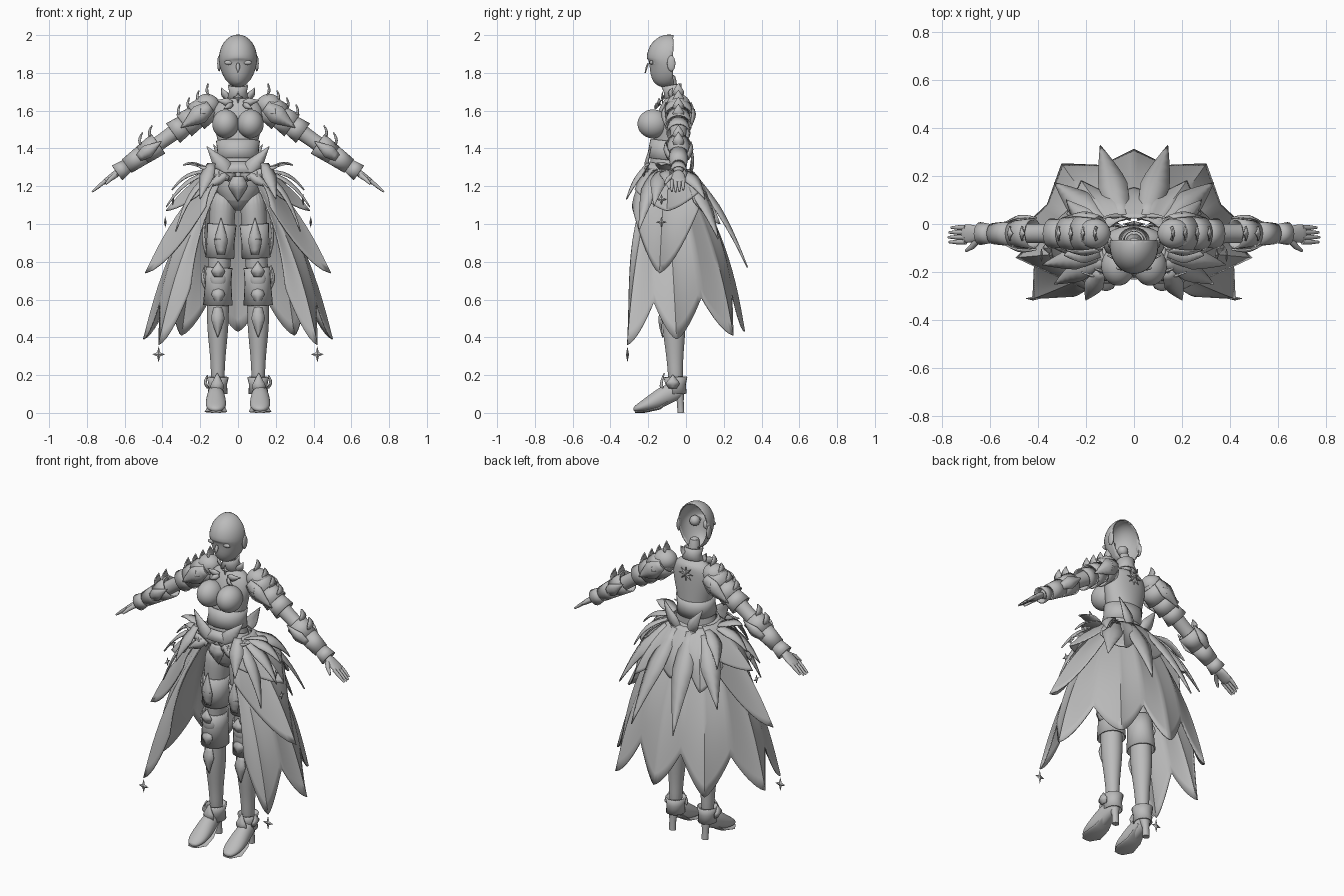
import bpy, bmesh, math
from mathutils import Vector as V

cube = bpy.data.objects.get("Cube")
if cube:
    bpy.data.objects.remove(cube, do_unlink=True)

shade = (.5, .5, .5, 1)
grey = bpy.data.materials.new("plain_grey")
grey.use_nodes = True
grey.diffuse_color = shade
grey.node_tree.nodes["Principled BSDF"].inputs["Base Color"].default_value = shade

RIGHTWARD, DEPTH, UP = V((1, 0, 0)), V((0, 1, 0)), V((0, 0, 1))
FRONT, BACK, OUTER = -DEPTH, DEPTH, RIGHTWARD
made = []


def build(name, verts, faces, mirror=True, solid=0, sub=0, cut=None):
    """Make an object; optionally cut it open, mirror it, smooth it and thicken it."""
    bm = bmesh.new()
    corners = [bm.verts.new(v) for v in verts]
    for face in faces:
        bm.faces.new([corners[i] for i in face])
    if cut is not None:
        bmesh.ops.bisect_plane(bm, geom=bm.verts[:] + bm.edges[:] + bm.faces[:],
                               plane_co=DEPTH * cut, plane_no=DEPTH, clear_outer=True)
    bmesh.ops.recalc_face_normals(bm, faces=bm.faces[:])
    mesh = bpy.data.meshes.new(name)
    bm.to_mesh(mesh)
    bm.free()
    ob = bpy.data.objects.new(name, mesh)
    bpy.context.collection.objects.link(ob)
    mesh.materials.append(grey)
    if mirror:
        ob.modifiers.new("mirror", 'MIRROR').use_clip = True
    if sub:
        smooth = ob.modifiers.new("smooth", 'SUBSURF')
        smooth.levels = smooth.render_levels = sub
    if solid:
        shell = ob.modifiers.new("thickness", 'SOLIDIFY')
        shell.thickness, shell.offset = solid, 0
    made.append(ob)


def loft(name, rings, ref=RIGHTWARD, n=20, caps=True, **options):
    """Skin ellipses (centre, radius along ref, other radius) along a path."""
    points = [V(ring[0]) for ring in rings]
    last = len(rings) - 1
    verts, faces = [], []
    for i, (centre, wide, deep) in enumerate(rings):
        along = (points[min(i + 1, last)] - points[max(i - 1, 0)]).normalized()
        u = (ref - along * along.dot(ref)).normalized()
        w = along.cross(u)
        for k in range(n):
            a = math.tau * k / n
            verts.append(V(centre) + u * wide * math.cos(a) + w * deep * math.sin(a))
    for i in range(last):
        for k in range(n):
            a, b = i * n + k, i * n + (k + 1) % n
            faces.append((a, b, b + n, a + n))
    if caps:
        faces += [tuple(range(n))[::-1], tuple(range(last * n, len(verts)))]
    build(name, verts, faces, **options)


def band(name, rings, **options):
    """Open thin armour band."""
    loft(name, rings, caps=False, solid=.008, **options)


def ball(name, centre, size, jaw=0, rows=8, **options):
    """Ellipsoid of stacked rings; jaw pushes the lower rings forward."""
    x, y, z = centre
    angles = [math.pi * (i + .2) / (rows + .4) for i in range(rows + 1)]
    loft(name, [((x, y - jaw * max(0, math.cos(a)) ** 2, z - size[2] * math.cos(a)),
                 size[0] * math.sin(a), size[1] * math.sin(a)) for a in angles], **options)


def leaf(name, base, tip, out, width=.07, curl=.01, rows=9, mirror=True):
    """Pointed, creased plate from base to tip, bowed towards out."""
    base, tip, out = V(base), V(tip), V(out).normalized()
    side = (tip - base).cross(out).normalized()
    verts, faces = [], []
    for i in range(rows):
        t = i / (rows - 1)
        half = width / 2 * min(1, (1 - t) * 1.7 + .01) * (.55 + .45 * min(1, t * 3))
        middle = base.lerp(tip, t) + out * curl * math.sin(math.pi * t)
        verts += [middle - side * half, middle + out * half / 3, middle + side * half]
    for i in range(rows - 1):
        for a in (i * 3, i * 3 + 1):
            faces.append((a, a + 1, a + 4, a + 3))
    build(name, verts, faces, solid=.007, mirror=mirror)


def star(name, centre, normal, size=.03, points=4, tall=1, mirror=True):
    """Faceted star with raised centre."""
    centre, normal = V(centre), V(normal).normalized()
    x = UP.cross(normal).normalized()
    y = normal.cross(x)
    verts = [centre + normal * size / 4, centre - normal * size / 4]
    count = points * 2
    faces = []
    for k in range(count):
        a, reach = math.tau * k / count, size * (.35 if k % 2 else 1)
        verts.append(centre + x * reach * math.cos(a) + y * reach * tall * math.sin(a))
        p, q = 2 + k, 2 + (k + 1) % count
        faces += [(0, p, q), (1, q, p)]
    build(name, verts, faces, mirror=mirror)


def scallop(start, tips):
    """Hem points with a raised, drawn-in notch between neighbouring tips."""
    hem = [start, tips[0]]
    for a, b in zip(tips, tips[1:]):
        middle = (V(a) + V(b)) / 2
        hem += [middle.lerp(V((0, -.09, middle.z)), .1) + UP * .21, b]
    return hem


def drape(name, keys, first, last, top=1.29, bulge=.03, steps=8, rows=14):
    """Cloth from the waist ellipse to a hem of alternating tips and notches."""
    hem = [V(keys[0])]
    for a, b in zip(keys, keys[1:]):
        for k in range(1, steps + 1):
            s = k / steps
            point = V(a).lerp(V(b), s)
            ease = s ** 1.5 if a[2] < b[2] else 1 - (1 - s) ** 1.5
            point.z = a[2] + (b[2] - a[2]) * ease
            hem.append(point)
    bearing = [math.atan2(p.x, -(p.y + .09)) for p in hem]
    verts, faces = [], []
    for p, b in zip(hem, bearing):
        a = first + (last - first) * (b - bearing[0]) / (bearing[-1] - bearing[0])
        start = V((.135 * math.sin(a), -.09 - .115 * math.cos(a), top))
        out = V((math.sin(b), -math.cos(b), 0))
        for i in range(rows):
            t = i / (rows - 1)
            verts.append(start.lerp(p, t) + out * bulge * math.sin(math.pi * t))
    for column in range(len(hem) - 1):
        for i in range(rows - 1):
            a = column * rows + i
            faces.append((a, a + 1, a + rows + 1, a + rows))
    build(name, verts, faces, solid=.006)


def body(sizes):
    """Torso rings from height, half width and half depth."""
    return [((0, -1.05 * deep, z), wide, deep) for z, wide, deep in sizes]


def limb(sizes):
    """Leg rings from height and radius, following the line of the leg."""
    return [((.107 - .06 * max(0, z - .65), -.05 - .03 * z, z), r, r * 1.1) for z, r in sizes]


def arm_at(t):
    return V((.12, -.04, 1.64)).lerp(V((.64, -.04, 1.27)), t)


# Head: face shell, open at the back
ball("face_shell", (0, -.09, 1.875), (.098, .115, .125), jaw=.075, rows=16, n=32,
     mirror=False, solid=.006, cut=-.068)
ball("eyelid", (.05, -.183, 1.855), (.024, .01, .012))
ball("inner_eye", (.045, -.15, 1.855), (.03, .03, .03))
ball("ear", (.1, -.078, 1.85), (.01, .022, .042))
leaf("nose", (0, -.2, 1.85), (0, -.216, 1.8), FRONT, .02, 0, mirror=False)

# Body
loft("neck", [((0, -.07, 1.63), .04, .04), ((0, -.08, 1.72), .033, .033), ((0, -.085, 1.8), .032, .032)],
     mirror=False, sub=1)
loft("torso", body([(1.67, .05, .04), (1.64, .12, .06), (1.56, .14, .08), (1.42, .1, .085), (1.36, .1, .09),
                    (1.24, .14, .1), (1.14, .1, .09), (1.08, .03, .05)]), n=32, mirror=False, sub=2)
ball("bust", (.066, -.175, 1.53), (.073, .085, .078), sub=1)
band("corset_band", body([(1.44, .112, .09), (1.39, .106, .095), (1.34, .114, .1)]), n=32, mirror=False)
band("collar", [((0, -.066, 1.67), .06, .05), ((0, -.07, 1.7), .043, .043), ((0, -.076, 1.735), .05, .05)],
     mirror=False)
star("collar_jewel", (0, -.125, 1.67), FRONT, tall=1.2, mirror=False)
star("back_emblem", (0, 0, 1.6), BACK, .05, 8, mirror=False)
leaf("chest_crest", (.03, -.135, 1.64), (.11, -.13, 1.655), FRONT, .04)
leaf("chest_tail", (.03, -.14, 1.635), (.075, -.16, 1.61), FRONT, .03)
leaf("neck_spike", (.05, -.08, 1.66), (.085, -.07, 1.72), (1, -1, .5), .04)

# Waist: belt, buckles and rising points
band("belt", body([(1.31, .122, .1), (1.25, .148, .112)]), n=32, mirror=False)
leaf("waist_point", (.03, -.2, 1.24), (.165, -.185, 1.41), FRONT, .09)
leaf("back_waist_point", (.03, .015, 1.25), (.13, .025, 1.42), BACK)
leaf("buckle_wing", (.05, -.225, 1.24), (.22, -.2, 1.31), FRONT, .05)
leaf("buckle_tail", (.06, -.225, 1.26), (.17, -.23, 1.19), FRONT, .05)
leaf("front_tasset", (.14, -.2, 1.32), (.2, -.315, 1.13), (.4, -1, .2), .08)
leaf("front_point", (0, -.21, 1.25), (0, -.185, 1.12), FRONT, .1, mirror=False)
star("belt_star", (.1, -.235, 1.255), FRONT)

# Skirt: petals open at the front, with side tiers and feathers over them
drape("skirt", scallop((.25, -.3, .66), [(.42, -.31, .36), (.5, -.05, .39), (.3, .25, .41), (0, .31, .43)]),
      .55, math.pi, 1.27, .045)
drape("long_side_tier", [(.17, -.285, 1.09), (.49, -.14, .74), (.25, .08, 1.11)], .6, 2.2)
drape("short_side_tier", [(.17, -.27, 1.18), (.38, -.1, 1.07), (.24, .07, 1.17)], .6, 2.3, 1.3, .02)
drape("back_tier", [(.28, .04, 1.12), (.22, .18, 1), (.1, .12, 1.1), (0, .15, 1.02)], 2, math.pi)
leaf("back_ribbon", (.05, .03, 1.27), (.14, .325, .77), (.2, 1, .4), .12, .02)
leaf("back_side_feather", (.13, 0, 1.26), (.33, .17, .92), (.6, .7, .4), .12, .02)
for tip in [(.29, -.13, 1.31), (.35, -.09, 1.18), (.38, -.17, 1.09), (.33, -.25, .96), (.28, .1, 1.13)]:
    lean = tip[1] + .1
    leaf("hip_feather", (.13, -.1 + lean / 3, 1.28), tip, (.7, lean, .7), .09, .03)
star("upper_side_charm", (.345, -.13, 1.13), OUTER)
star("lower_side_charm", (.385, -.13, 1.01), OUTER)
star("hem_pendant", (.42, -.31, .31), FRONT, .034, tall=1.25)

# Legs and their armour
loft("leg", limb([(1.18, .07), (1.04, .07), (.8, .06), (.68, .056), (.5, .061), (.38, .05), (.26, .037),
                  (.12, .036)]), sub=2)
band("thigh_guard", limb([(1, .074), (.9, .07), (.82, .073)]))
band("knee_cuff", limb([(.77, .066), (.69, .066), (.57, .074)]))
band("boot_cuff", limb([(.19, .054), (.15, .045), (.1, .048)]))
ball("knee_cap", (.105, -.125, .71), (.045, .028, .05), sub=1)
for part, x, y, low, high in [("knee_top_plate", .105, -.145, .72, .8), ("knee_low_plate", .105, -.137, .66, .57),
                              ("thigh_plate", .09, -.16, .84, 1.03), ("ankle_plate", .11, -.115, .1, .21),
                              ("shin_plate", .107, -.122, .56, .4)]:
    leaf(part, (x, y, low), (x, y, high), FRONT)
for part, x, low, high in [("thigh_side_plate", .165, .84, 1.04), ("knee_side_spike", .17, .66, .78),
                           ("ankle_side_spike", .155, .13, .2)]:
    leaf(part, (x, -.07, low), (x + .005, -.07, high), OUTER)
star("thigh_jewel", (.095, -.175, .92), FRONT, .035)

# Heeled shoes
loft("shoe", [((.117, y, z), wide, tall) for y, z, wide, tall in [
    (-.28, .015, .022, .012), (-.24, .03, .053, .027), (-.17, .057, .056, .046), (-.1, .1, .045, .055),
    (-.01, .13, .03, .04)]], sub=2)
loft("sole", [((.117, -.27, .006), .03, .006), ((.117, -.22, .006), .06, .006), ((.115, -.14, .025), .05, .008),
              ((.11, -.06, .09), .03, .008)])
loft("heel", [((.11, -.04, .12), .032, .03), ((.11, -.03, .06), .02, .018), ((.11, -.027, 0), .02, .018)])

# Arms, with flared armour bands, spikes and plates
loft("arm", [(arm_at(t), r, r) for t, r in [(0, .062), (.15, .054), (.35, .045), (.55, .038), (.75, .044),
                                            (.9, .032), (1, .026)]], ref=DEPTH, sub=2)
for part, start, end, r in [("shoulder_lame", .05, .2, .065), ("upper_lame", .18, .32, .057),
                            ("lower_lame", .3, .43, .05), ("elbow_cuff", .74, .58, .05),
                            ("forearm_cuff", .9, .73, .04), ("wrist_cuff", .9, 1, .034)]:
    band(part, [(arm_at(start), r, r), (arm_at(end), r + .01, r + .01)], ref=DEPTH)
ball("shoulder_cap", (.165, -.04, 1.63), (.07, .065, .06), sub=1)
for t in (.05, .15, .25, .35, .65, .75):
    leaf("arm_spike", arm_at(t) + UP * .04, arm_at(t) + V((.1 - t / 5, 0, 1)) * .122, RIGHTWARD + UP / 2, .06)
for way, tag in ((FRONT, "front"), (BACK, "back")):
    leaf("shoulder_plate_" + tag, arm_at(.05) + way * .065, arm_at(.35) + way * .06, way, .1)
    star("shoulder_star_" + tag, arm_at(.15) + way * .085, way)
    leaf("elbow_plate_" + tag, arm_at(.78) + way * .045, arm_at(.55) + way * .065, way)

# Hands
loft("palm", [(arm_at(t), wide, thick) for t, wide, thick in [
    (.98, .026, .022), (1.04, .036, .018), (1.11, .04, .015), (1.15, .036, .012)]], ref=DEPTH, sub=1)
for i, part in enumerate(["index", "middle", "ring", "little"]):
    root = V((.7, -.075 + i * .02, 1.23))
    reach = V((.073, 0, -.06)) * (1 - (i - 1) ** 2 / 25)
    loft(part + "_finger", [(root, .011, .011), (root + reach / 2, .01, .01), (root + reach, .005, .005)],
         ref=DEPTH, n=10)
loft("thumb", [((.65, -.065, 1.257), .015, .015), ((.675, -.095, 1.238), .012, .012),
               ((.7, -.112, 1.212), .006, .006)], ref=DEPTH, n=10)

# Smooth shading with sharp edges kept
bpy.ops.object.select_all(action='DESELECT')
for ob in made:
    ob.select_set(True)
bpy.context.view_layer.objects.active = made[0]
bpy.ops.object.shade_smooth_by_angle(angle=math.radians(40))
